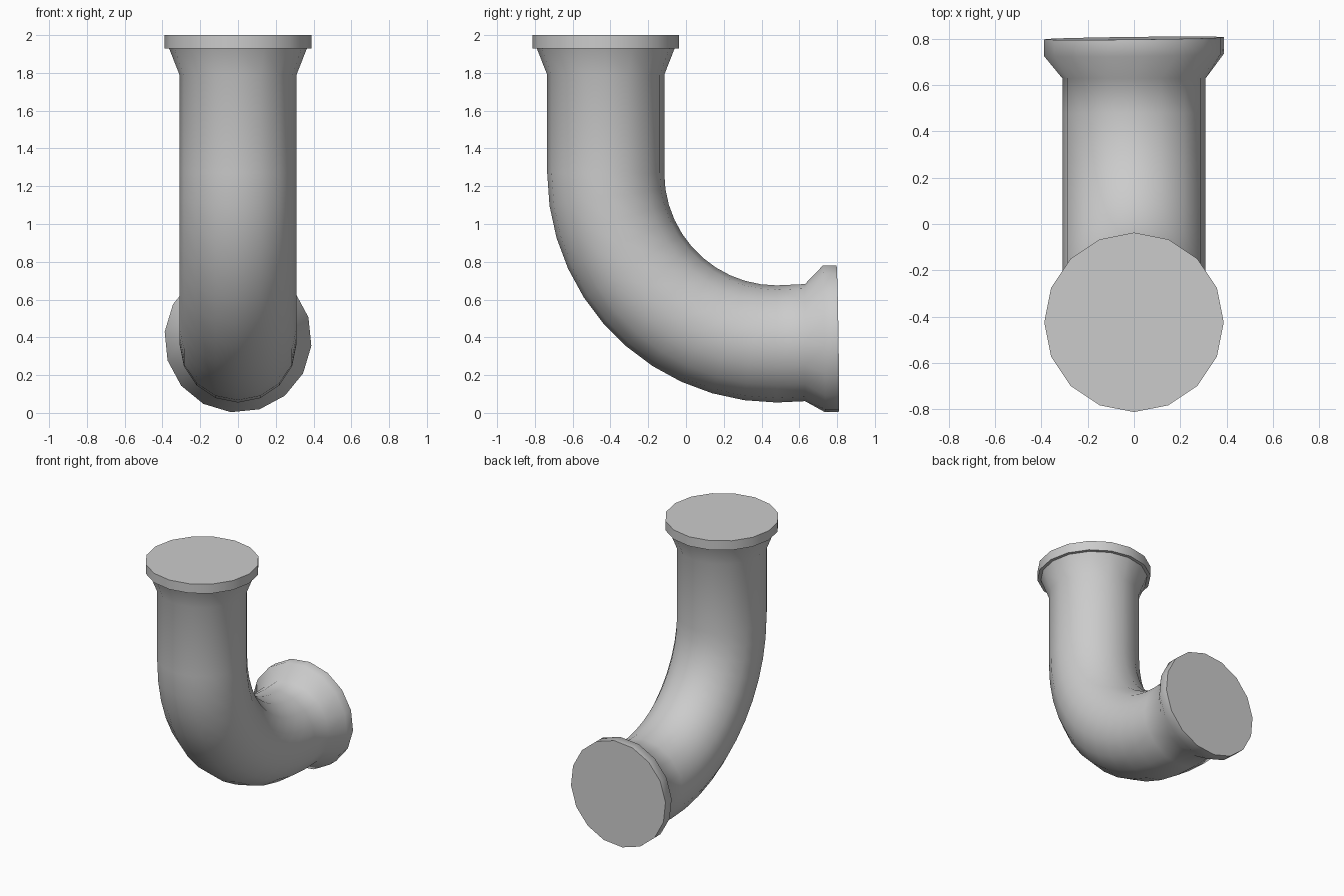
import bpy, bmesh, math
from mathutils import Vector

if "Cube" in bpy.data.objects:
    bpy.data.objects.remove(bpy.data.objects["Cube"])

SIDES = 16
R = 0.31


def ring(center, u, v, r, spin=0.0):
    # one circular cross-section spanned by u and v
    pts = []
    for i in range(SIDES):
        a = 2 * math.pi * i / SIDES + spin
        pts.append(Vector(center) + (Vector(u) * math.cos(a) + Vector(v) * math.sin(a)) * r)
    return pts


def loft(name, rings):
    # skin the rings and cap both ends
    bm = bmesh.new()
    loops = [[bm.verts.new(p) for p in r] for r in rings]
    for a, b in zip(loops, loops[1:]):
        for i in range(SIDES):
            j = (i + 1) % SIDES
            bm.faces.new((a[i], a[j], b[j], b[i]))
    bm.faces.new(loops[0][::-1])
    bm.faces.new(loops[-1])
    bmesh.ops.recalc_face_normals(bm, faces=bm.faces)
    me = bpy.data.meshes.new(name)
    bm.to_mesh(me)
    bm.free()
    ob = bpy.data.objects.new(name, me)
    bpy.context.collection.objects.link(ob)
    bpy.ops.object.select_all(action='DESELECT')
    ob.select_set(True)
    bpy.context.view_layer.objects.active = ob
    bpy.ops.object.shade_smooth_by_angle(angle=math.radians(50))
    return ob


X, Y, Z = (1, 0, 0), (0, 1, 0), (0, 0, 1)
rings = []

# top flange, flared collar and straight upper pipe
for z, r in ((2.0, 0.388), (1.93, 0.388), (1.93, 0.365), (1.79, R)):
    rings.append(ring((0, -0.425, z), X, Y, r))

# quarter-turn bend
cy, cz, bend, steps = 0.48, 1.27, 0.905, 11
for k in range(steps + 1):
    a = math.radians(90) * k / steps
    out = Vector((0, -math.cos(a), -math.sin(a)))
    rings.append(ring(Vector((0, cy, cz)) + out * bend, X, -out, R))

# straight lower pipe, flare and slightly tilted end flange
rings.append(ring((0, 0.63, 0.372), X, Z, R))
tx, tz = Vector((1, 0.012, 0)), Vector((0, -0.015, 1))
spin = math.radians(-5.5)
for y in (0.73, 0.803):
    rings.append(ring((0, y, 0.392), tx, tz, 0.39, spin))

loft("elbow_pipe", rings)
